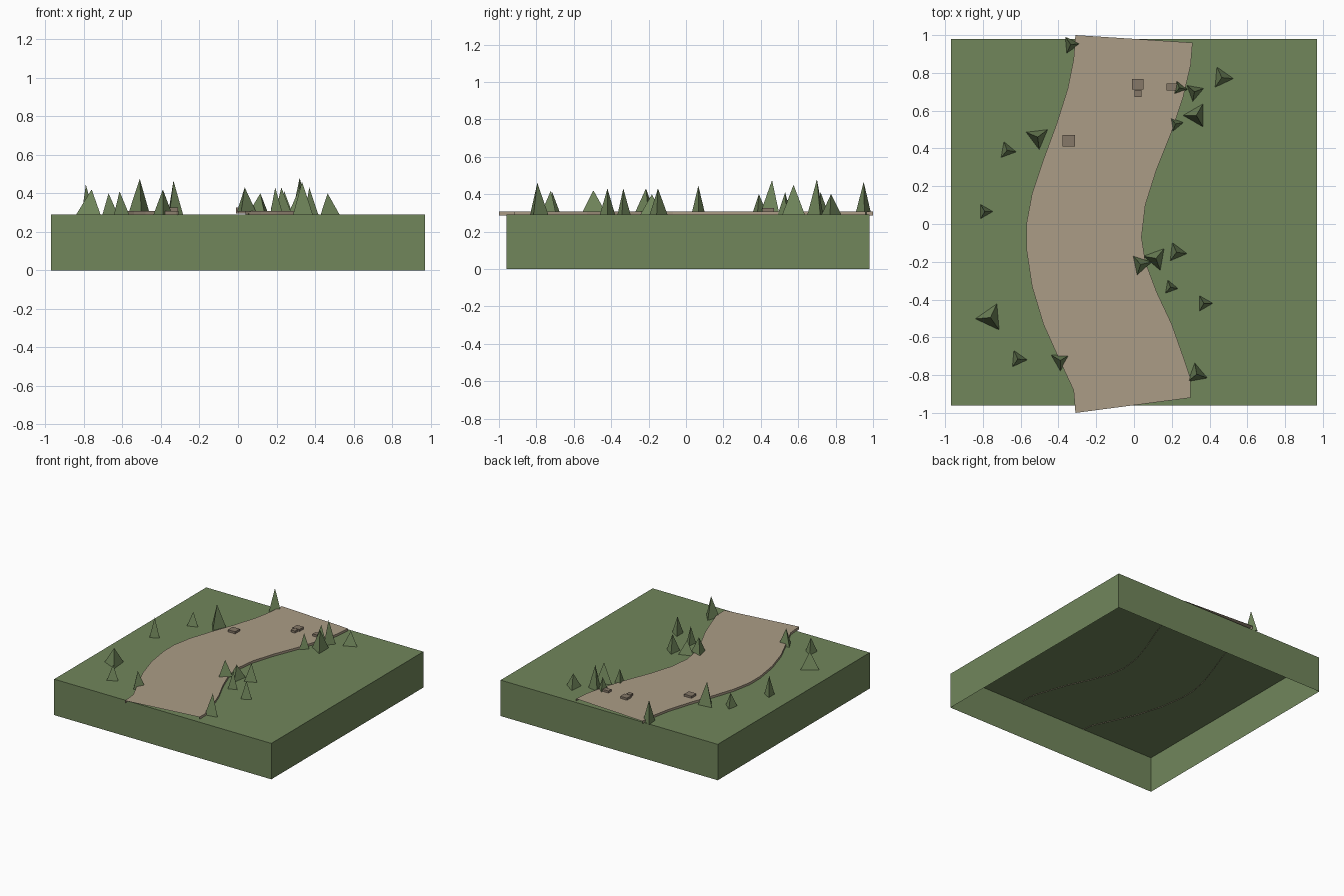
import bpy
import bmesh
import math
from mathutils import Matrix, Vector

default_cube = bpy.data.objects.get("Cube")
if default_cube:
    bpy.data.objects.remove(default_cube, do_unlink=True)

GROUND_TOP = 0.29
PATH_TOP = 0.308


def make_material(name, colour):
    material = bpy.data.materials.new(name)
    material.use_nodes = True
    rgba = (*colour, 1.0)
    material.diffuse_color = rgba
    for node in material.node_tree.nodes:
        if node.type == "BSDF_PRINCIPLED":
            node.inputs["Base Color"].default_value = rgba
            node.inputs["Roughness"].default_value = 0.9
    return material


def add_object(name, bm, material):
    mesh = bpy.data.meshes.new(name)
    bm.to_mesh(mesh)
    bm.free()
    mesh.materials.append(material)
    obj = bpy.data.objects.new(name, mesh)
    bpy.context.scene.collection.objects.link(obj)
    return obj


def box(name, centre, size, material, open_below=False):
    bm = bmesh.new()
    matrix = Matrix.Translation(centre) @ Matrix.Diagonal((*size, 1))
    bmesh.ops.create_cube(bm, size=1, matrix=matrix)
    if open_below:
        bm.normal_update()
        under = [face for face in bm.faces if face.normal.z < -0.5]
        bmesh.ops.delete(bm, geom=under, context="FACES")
    return add_object(name, bm, material)


def tree(name, x, y, radius, turn, peak, base, material):
    # Three-sided pyramid with one corner pointing along the turn angle
    bm = bmesh.new()
    height = peak - base
    bmesh.ops.create_cone(bm, cap_ends=True, segments=3,
                          radius1=radius, radius2=0, depth=height)
    bmesh.ops.remove_doubles(bm, verts=bm.verts, dist=0.0001)
    first = bm.verts[:][0].co
    start = math.atan2(first.y, first.x)
    spin = Matrix.Rotation(math.radians(turn) - start, 4, "Z")
    place = Matrix.Translation((x, y, base + height / 2))
    bmesh.ops.transform(bm, matrix=place @ spin, verts=bm.verts)
    return add_object(name, bm, material)


def ribbon(name, left_edge, right_edge, top, bottom, material):
    # Top surface with a skirt down both long sides and open ends
    bm = bmesh.new()
    rows = []
    for left, right in zip(left_edge, right_edge):
        section = [(left, bottom), (left, top), (right, top), (right, bottom)]
        rows.append([bm.verts.new((*point, z)) for point, z in section])
    for back, front in zip(rows, rows[1:]):
        for i in range(len(back) - 1):
            bm.faces.new((back[i], front[i], front[i + 1], back[i + 1]))
    return add_object(name, bm, material)


grass = make_material("grass green", (0.165, 0.24, 0.105))
earth = make_material("path tan", (0.41, 0.335, 0.24))
stone = make_material("stone brown", (0.24, 0.19, 0.14))

# Ground block, hollow underneath
box("ground", Vector((0, 0.01, GROUND_TOP / 2)), (1.94, 1.94, GROUND_TOP),
    grass, open_below=True)

# Winding path, listed from back to front
left_edge = [(-.31, 1), (-.32, .87), (-.35, .72), (-.41, .53), (-.48, .34),
             (-.54, .16), (-.57, 0), (-.57, -.13), (-.54, -.33), (-.48, -.53),
             (-.39, -.73), (-.32, -.88), (-.31, -1)]
right_edge = [(.31, .96), (.3, .84), (.26, .67), (.2, .49), (.12, .29),
              (.06, .1), (.04, -.07), (.06, -.2), (.12, -.36), (.2, -.53),
              (.26, -.7), (.3, -.82), (.3, -.92)]
ribbon("path", left_edge, right_edge, PATH_TOP, GROUND_TOP - 0.004, earth)

# Flat stones on the path: x, y, width, depth
stones = [(.02, .74, .06, .055), (.02, .69, .037, .037),
          (.2, .725, .055, .037), (-.345, .44, .065, .06)]
stone_height = 0.03
for index, (x, y, width, depth) in enumerate(stones):
    box(f"stone_{index + 1}", Vector((x, y, 0.31)),
        (width, depth, stone_height), stone)

# Trees beside the path: x, y, radius, turn in degrees, peak height
trees = [
    (-.335, .95, .05, 5, .465), (.465, .775, .062, -5, .4),
    (.32, .7, .052, 20, .48), (.24, .72, .046, -10, .41),
    (.33, .575, .07, 60, .45), (.22, .53, .042, 10, .41),
    (-.51, .46, .066, 37, .475), (-.672, .39, .049, -10, .4),
    (-.79, .066, .043, 0, .445), (.035, -.214, .06, 12, .43),
    (.116, -.182, .067, 50, .4), (.225, -.15, .056, -7, .43),
    (.193, -.335, .041, -10, .43), (.37, -.42, .047, 0, .43),
    (-.76, -.495, .08, 65, .42), (-.615, -.715, .05, -5, .41),
    (-.39, -.722, .056, 30, .42), (.332, -.795, .06, -20, .46),
]
for index, (x, y, radius, turn, peak) in enumerate(trees):
    on_path = abs(x) < 0.1
    base = PATH_TOP - 0.003 if on_path else GROUND_TOP
    tree(f"tree_{index + 1}", x, y, radius, turn, peak, base, grass)
